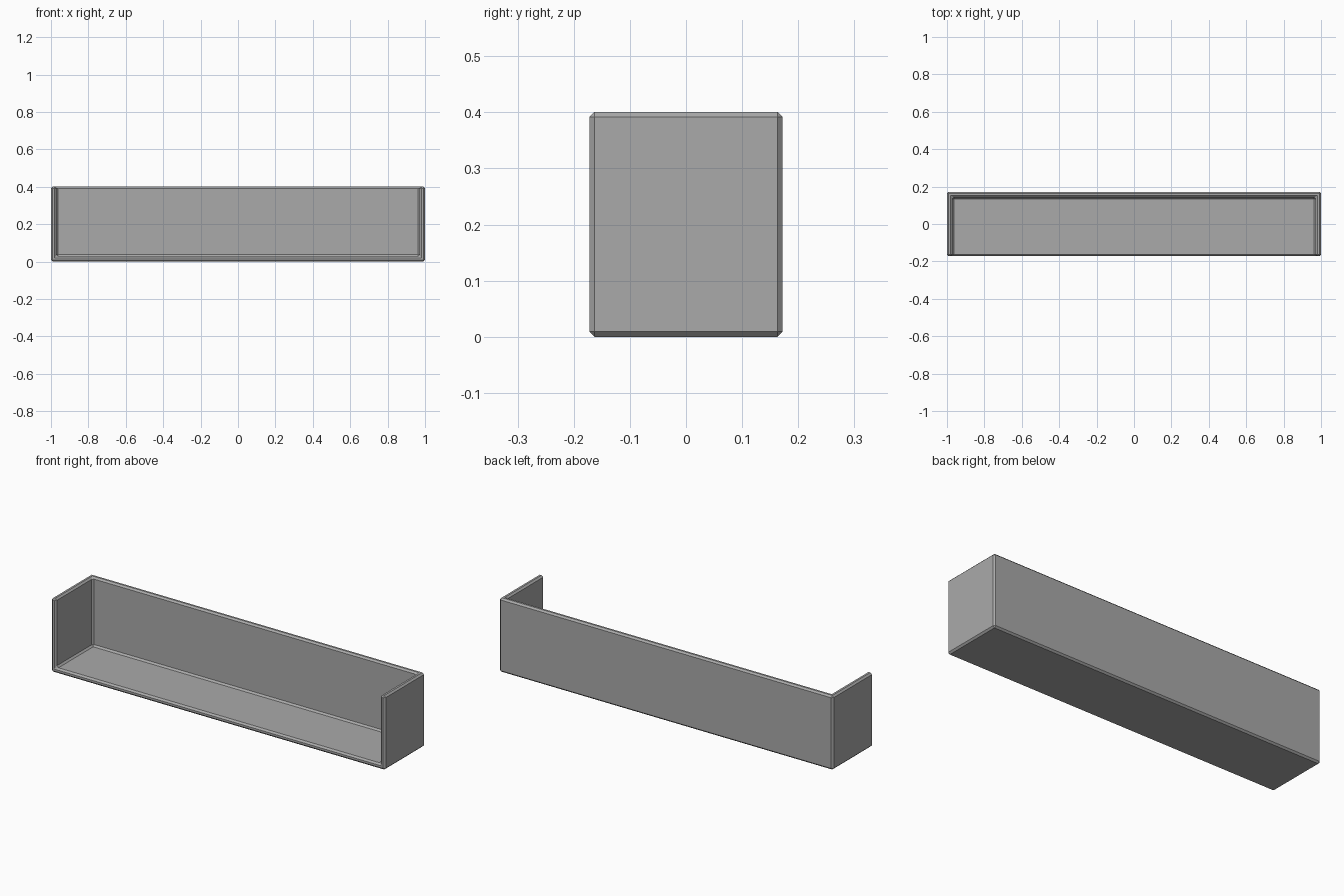
import bpy, bmesh
from mathutils import Matrix

cube = bpy.data.objects.get("Cube")
if cube:
    bpy.data.objects.remove(cube, do_unlink=True)

WIDTH, DEPTH, HEIGHT = 2.0, 0.344, 0.401
WALL, CHAMFER = 0.029, 0.009

# Plain grey material
grey = bpy.data.materials.new("grey")
grey.use_nodes = True
colour = (0.4, 0.4, 0.4, 1)
grey.diffuse_color = colour
grey.node_tree.nodes["Principled BSDF"].inputs["Base Color"].default_value = colour

# Box shell, open at the front and the top
bm = bmesh.new()
bmesh.ops.create_cube(bm, size=1, matrix=Matrix.Translation((0, 0, HEIGHT / 2))
                      @ Matrix.Diagonal((WIDTH, DEPTH, HEIGHT, 1)))
bm.normal_update()
open_sides = [f for f in bm.faces if f.normal.z > 0.5 or f.normal.y < -0.5]
bmesh.ops.delete(bm, geom=open_sides, context='FACES')
mesh = bpy.data.meshes.new("open_shelf_box")
bm.to_mesh(mesh)
bm.free()
mesh.materials.append(grey)
box = bpy.data.objects.new("open_shelf_box", mesh)
bpy.context.collection.objects.link(box)

# Wall thickness, growing inward
solid = box.modifiers.new("walls", 'SOLIDIFY')
solid.thickness = WALL
solid.offset = -1
solid.use_even_offset = True
solid.use_quality_normals = True

# Flat chamfer on every edge, inside corners included
bevel = box.modifiers.new("chamfer", 'BEVEL')
bevel.width = CHAMFER
bevel.segments = 1
bevel.limit_method = 'ANGLE'
